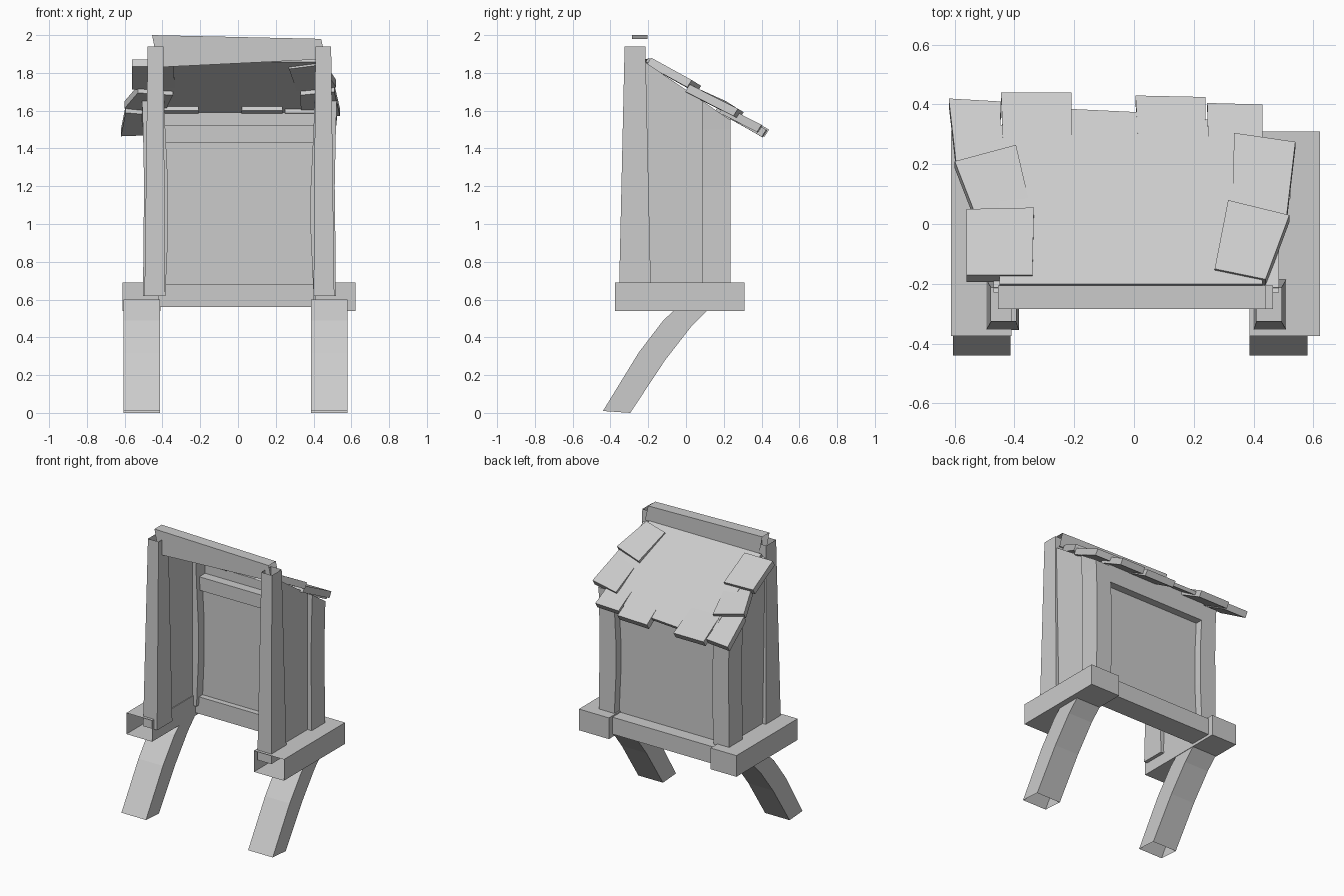
import bpy, bmesh
from mathutils import Vector

if "Cube" in bpy.data.objects:
    bpy.data.objects.remove(bpy.data.objects["Cube"], do_unlink=True)

grey = bpy.data.materials.new("plain_grey")
grey.use_nodes = True
COLOR = (0.6, 0.6, 0.6, 1)
grey.diffuse_color = COLOR
grey.node_tree.nodes["Principled BSDF"].inputs["Base Color"].default_value = COLOR


def loft(name, rings, open_start=False, open_end=False):
    """Skin a list of matching rings, optionally leaving the ends open."""
    bm = bmesh.new()
    loops = [[bm.verts.new(p) for p in ring] for ring in rings]
    n = len(loops[0])
    for a, b in zip(loops, loops[1:]):
        for i in range(n):
            j = (i + 1) % n
            bm.faces.new((a[i], a[j], b[j], b[i]))
    caps = [bm.faces.new(loops[0]), bm.faces.new(loops[-1])]
    bmesh.ops.recalc_face_normals(bm, faces=bm.faces)
    opened = [cap for cap, is_open in zip(caps, (open_start, open_end)) if is_open]
    bmesh.ops.delete(bm, geom=opened, context="FACES_ONLY")
    mesh = bpy.data.meshes.new(name)
    bm.to_mesh(mesh)
    bm.free()
    mesh.materials.append(grey)
    obj = bpy.data.objects.new(name, mesh)
    bpy.context.collection.objects.link(obj)


def rect(x0, x1, y0, y1, z):
    return [(x0, y0, z), (x1, y0, z), (x1, y1, z), (x0, y1, z)]


def box(name, x0, x1, y0, y1, z0, z1, open_front=False):
    ends = [[(x0, y, z0), (x1, y, z0), (x1, y, z1), (x0, y, z1)] for y in (y0, y1)]
    loft(name, ends, open_front)


def wall_top(y):
    return 1.71 - 0.68 * y


def tile(name, corners, lifts, thick):
    """Board on the roof slope, from plan corners and the lift of each one."""
    normal = Vector((0, 0.53, 0.85))
    top = [Vector((x, y, 1.875 - 0.62 * (y + 0.2) + lift))
           for (x, y), lift in zip(corners, lifts)]
    loft(name, [[p - normal * thick for p in top], top])


# Floor beams, open at the front, with a cross beam at the back
box("right_floor_beam", -0.612, -0.41, -0.375, 0.31, 0.54, 0.69, True)
box("left_floor_beam", 0.387, 0.622, -0.375, 0.31, 0.54, 0.69, True)
box("back_floor_beam", -0.42, 0.4, 0.11, 0.27, 0.56, 0.68)

# Bent legs, hollow at the foot
leg_pairs = [((-0.44, 0.01), (-0.295, 0)), ((-0.25, 0.32), (-0.11, 0.28)),
             ((-0.12, 0.49), (0.03, 0.46)), ((0.0, 0.6), (0.17, 0.6))]
for name, x0, x1 in (("right_leg", -0.605, -0.413), ("left_leg", 0.387, 0.58)):
    loft(name, [[(x0, *front), (x1, *front), (x1, *back), (x0, *back)]
                for front, back in leg_pairs], True)

for side, s, shift in (("right", -1, 0.0), ("left", 1, 0.015)):
    def sx(a, b):
        return sorted((s * a + shift, s * b + shift))

    # Tapered front post, hollow at the top
    loft(side + "_front_post", [
        rect(*sx(0.385, 0.495), -0.355, -0.185, 0.62),
        rect(*sx(0.395, 0.478), -0.325, -0.215, 1.94)], open_end=True)

    # Side wall under the roof slope
    wall = [(-0.23, 0.62), (0.12, 0.62), (0.12, wall_top(0.12)), (-0.23, wall_top(-0.23))]
    loft(side + "_side_wall", [[(x, y, z) for y, z in wall] for x in sx(0.415, 0.47)])

    # Slightly waisted back post with a sloped top
    rings = [rect(*sx(inner, outer), 0.085, 0.235, z) for inner, outer, z in (
        (0.385, 0.503, 0.62), (0.37, 0.5, 0.95), (0.37, 0.497, 1.2), (0.385, 0.503, 1.5))]
    rings.append([(x, y, wall_top(y)) for x, y, _ in rect(*sx(0.39, 0.508), 0.085, 0.235, 0)])
    loft(side + "_back_post", rings)

# Back wall with its stepped top rail
box("back_wall", -0.4, 0.41, 0.15, 0.18, 0.6, 1.46)
box("back_lower_rail", -0.4, 0.41, 0.12, 0.235, 1.43, 1.525)
box("back_upper_rail", -0.4, 0.41, 0.185, 0.235, 1.525, 1.59)

# Crooked hollow beam over the front opening
beam_ends = [(-0.42, 1.83, -0.455, 2.0), (0.465, 1.873, 0.44, 1.98)]
loft("front_top_beam", [[(x0, -0.285, z0), (x0, -0.205, z0), (x1, -0.205, z1), (x1, -0.285, z1)]
                        for x0, z0, x1, z1 in beam_ends], True, True)

# Thin roof sheet
tile("roof_sheet", [(-0.45, -0.2), (0.43, -0.2), (0.43, 0.33), (0.0, 0.375),
                    (-0.21, 0.385), (-0.45, 0.33)], [0.005] * 6, 0.025)

# Loose planks along the eaves, emerging from the sheet
eaves = [
    [(-0.595, 0.2), (-0.45, 0.22), (-0.445, 0.41), (-0.62, 0.42)],
    [(-0.435, 0.18), (-0.21, 0.18), (-0.21, 0.44), (-0.445, 0.44)],
    [(0.02, 0.18), (0.235, 0.18), (0.24, 0.425), (0.005, 0.43)],
    [(0.25, 0.2), (0.43, 0.2), (0.43, 0.4), (0.245, 0.405)],
]
for i, corners in enumerate(eaves):
    rear = 0.012 + 0.01 * (i % 2)
    tile(f"eaves_plank_{i + 1}", corners, [0.0, 0.0, rear, rear], 0.045)

# Overhanging shingles at both sides
shingles = [
    [(-0.56, -0.17), (-0.34, -0.17), (-0.335, 0.055), (-0.56, 0.05)],
    [(-0.53, 0.03), (-0.345, 0.05), (-0.395, 0.265), (-0.6, 0.21)],
    [(0.27, -0.15), (0.44, -0.185), (0.52, 0.03), (0.315, 0.08)],
    [(0.33, 0.05), (0.51, 0.02), (0.54, 0.275), (0.335, 0.305)],
]
for i, corners in enumerate(shingles):
    front = 0.015 - 0.015 * (i % 2)
    tile(f"side_shingle_{i + 1}", corners, [front, front, 0.03, 0.03], 0.045)
